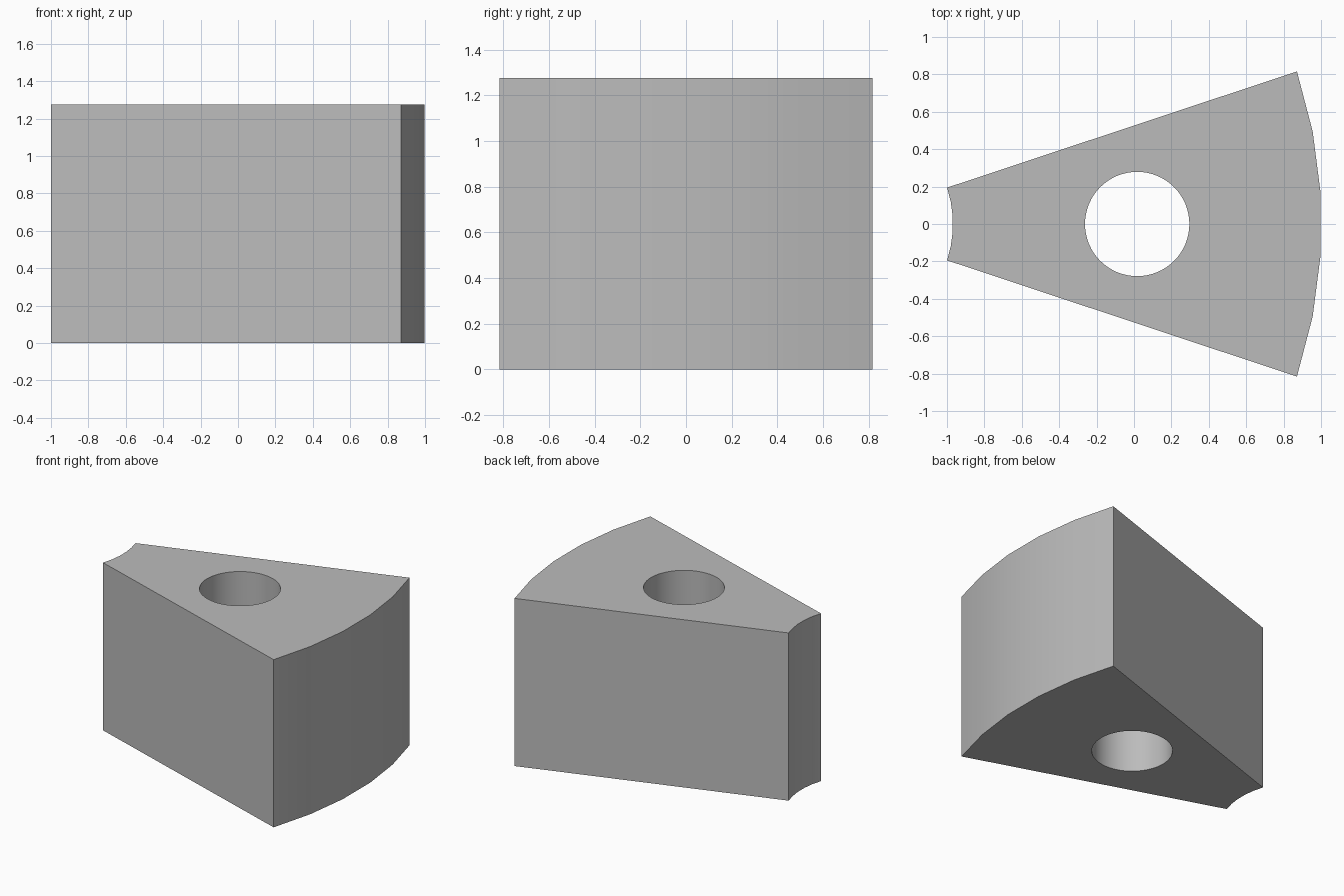
import bpy, bmesh
from math import cos, sin, radians, pi

HEIGHT = 1.275
APEX_X = -1.585            # centre shared by both arcs
R_IN, R_OUT = 0.617, 2.588
HALF_ANGLE = radians(18.37)
HOLE_X, HOLE_R, HOLE_SIDES = 0.017, 0.279, 64
ARC_STEPS = 5

cube = bpy.data.objects.get("Cube")
if cube:
    bpy.data.objects.remove(cube, do_unlink=True)

grey = bpy.data.materials.new("plain grey")
grey.use_nodes = True
colour = (0.5, 0.5, 0.5, 1)
grey.diffuse_color = colour
grey.node_tree.nodes["Principled BSDF"].inputs["Base Color"].default_value = colour


def arc(radius, start, end, steps):
    """Points along an arc about the wedge apex."""
    angles = [start + (end - start) * i / steps for i in range(steps + 1)]
    return [(APEX_X + radius * cos(a), radius * sin(a)) for a in angles]


def prism(name, outline, z0, z1):
    """Extrude a closed outline upwards into a solid."""
    bm = bmesh.new()
    base = bm.faces.new([bm.verts.new((x, y, z0)) for x, y in outline])
    top = bmesh.ops.extrude_face_region(bm, geom=[base])["geom"]
    moved = [v for v in top if isinstance(v, bmesh.types.BMVert)]
    bmesh.ops.translate(bm, verts=moved, vec=(0, 0, z1 - z0))
    bmesh.ops.recalc_face_normals(bm, faces=bm.faces)
    mesh = bpy.data.meshes.new(name)
    bm.to_mesh(mesh)
    bm.free()
    mesh.materials.append(grey)
    obj = bpy.data.objects.new(name, mesh)
    bpy.context.collection.objects.link(obj)
    return obj


# Wedge body: ring sector with a convex outer arc and a concave inner arc
sector = (arc(R_OUT, -HALF_ANGLE, HALF_ANGLE, ARC_STEPS)
          + arc(R_IN, HALF_ANGLE, -HALF_ANGLE, ARC_STEPS))
body = prism("wedge_block", sector, 0, HEIGHT)

# Round vertical through hole
circle = [(HOLE_X + HOLE_R * cos(2 * pi * i / HOLE_SIDES),
           HOLE_R * sin(2 * pi * i / HOLE_SIDES)) for i in range(HOLE_SIDES)]
cutter = prism("hole_cutter", circle, -0.2, HEIGHT + 0.2)

cut = body.modifiers.new("through_hole", 'BOOLEAN')
cut.operation = 'DIFFERENCE'
cut.solver = 'EXACT'
cut.object = cutter
bpy.ops.object.select_all(action='DESELECT')
body.select_set(True)
bpy.context.view_layer.objects.active = body
bpy.ops.object.modifier_apply(modifier=cut.name)
bpy.data.objects.remove(cutter, do_unlink=True)

# Smooth the arcs and the bore, keep the corners crisp
bpy.ops.object.shade_smooth_by_angle(angle=radians(30))
